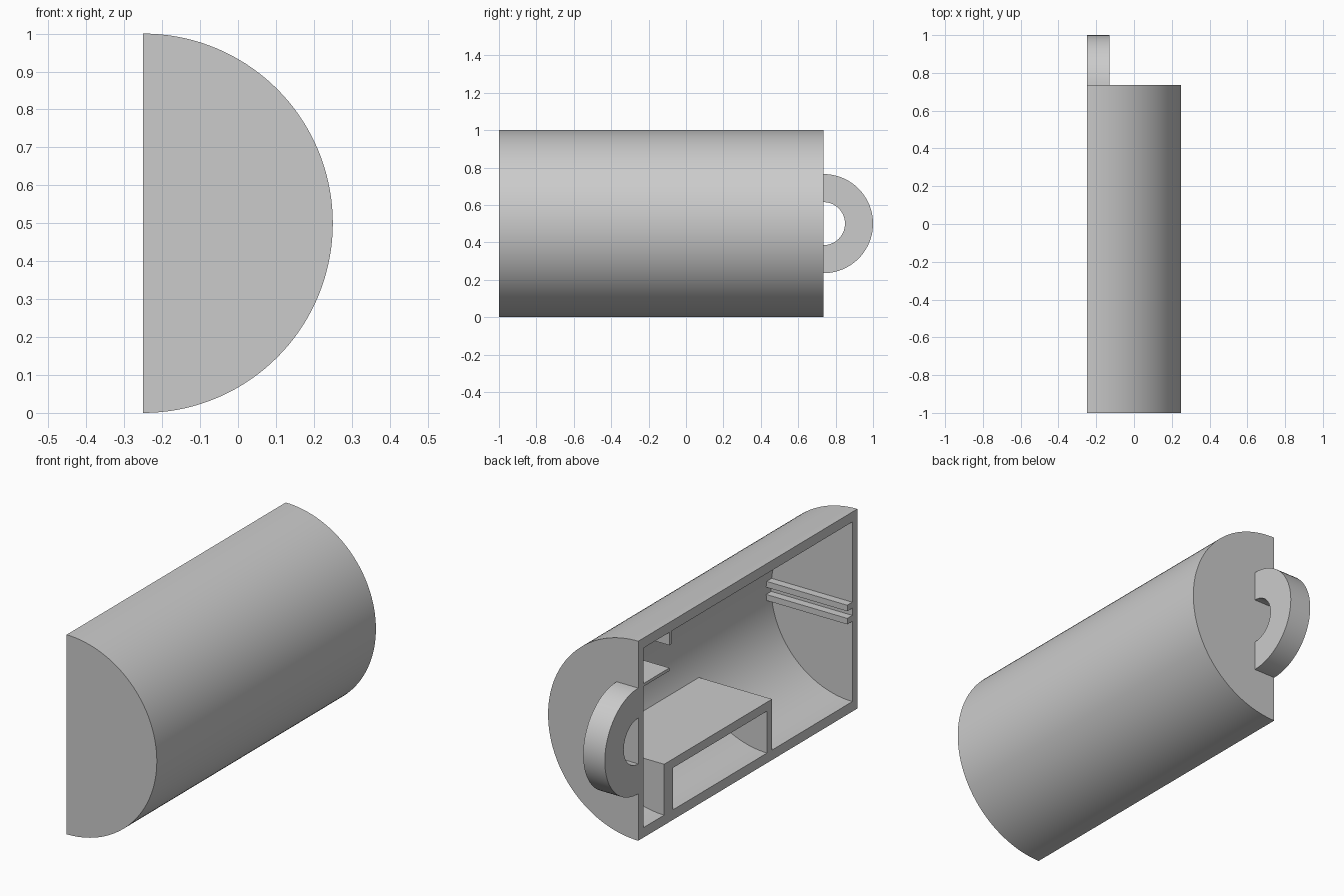
import bpy, bmesh
from math import sin, cos, asin, pi

cube = bpy.data.objects.get("Cube")
if cube:
    bpy.data.objects.remove(cube, do_unlink=True)

FLAT = -0.25            # x of the open flat side
MID = 0.5               # height of the cylinder axis
OUTER, INNER = 0.5, 0.45
FRONT, BACK, WALL = -1.0, 0.735, 0.04
CAV_FRONT, CAV_BACK = FRONT + WALL, BACK - WALL

grey = bpy.data.materials.new("plain grey")
grey.use_nodes = True
colour = (0.6, 0.6, 0.6, 1)
grey.diffuse_color = colour
grey.node_tree.nodes["Principled BSDF"].inputs["Base Color"].default_value = colour


def prism(name, points, offset):
    """Extrude a closed 3D outline along the offset vector."""
    bm = bmesh.new()
    face = bm.faces.new([bm.verts.new(p) for p in points])
    new = bmesh.ops.extrude_face_region(bm, geom=[face], use_keep_orig=True)["geom"]
    bmesh.ops.translate(bm, vec=offset,
                        verts=[v for v in new if isinstance(v, bmesh.types.BMVert)])
    bmesh.ops.recalc_face_normals(bm, faces=bm.faces)
    mesh = bpy.data.meshes.new(name)
    bm.to_mesh(mesh)
    bm.free()
    mesh.materials.append(grey)
    obj = bpy.data.objects.new(name, mesh)
    bpy.context.collection.objects.link(obj)
    return obj


def smooth(obj):
    bpy.ops.object.select_all(action="DESELECT")
    obj.select_set(True)
    bpy.context.view_layer.objects.active = obj
    bpy.ops.object.shade_smooth_by_angle(angle=pi / 6)


def slab(name, y0, y1, z0, z1, radius=INNER + 0.003, x0=FLAT, steps=24):
    """Slice of the half cylinder between two heights, from the flat side to the arc."""
    a0, a1 = asin((z0 - MID) / radius), asin((z1 - MID) / radius)
    arc = []
    for i in range(steps + 1):
        a = a0 + (a1 - a0) * i / steps
        arc.append((FLAT + radius * cos(a), y0, MID + radius * sin(a)))
    ends = [(x0, y0, z1), (x0, y0, z0)]
    if z1 - z0 >= 2 * radius and x0 == FLAT:
        ends = []       # a full half disc already ends on the flat side
    return prism(name, arc + ends, (0, y1 - y0, 0))


# Half-round shell, hollowed from the flat side
shell = slab("half_round_shell", FRONT, BACK, 0, 1, OUTER, steps=72)
cutter = slab("cavity_cutter", CAV_FRONT, CAV_BACK, MID - INNER, MID + INNER,
              INNER, FLAT - 0.1, steps=72)
cutter.hide_render = True
cut = shell.modifiers.new("cavity", "BOOLEAN")
cut.operation, cut.solver, cut.object = "DIFFERENCE", "EXACT", cutter
bpy.context.view_layer.objects.active = shell
bpy.ops.object.modifier_apply(modifier=cut.name)
bpy.data.objects.remove(cutter, do_unlink=True)
smooth(shell)

# Open compartment along the lower edge
BOX_FRONT, BOX_BACK, BOX_ROOF, BOX_TOP = -0.325, 0.53, 0.26, 0.305
FLOOR = MID - INNER
slab("compartment_roof", BOX_FRONT, BOX_BACK, BOX_ROOF, BOX_TOP)
slab("compartment_front_wall", BOX_FRONT, BOX_FRONT + WALL, FLOOR, BOX_ROOF)
slab("compartment_back_wall", BOX_BACK - 0.07, BOX_BACK, FLOOR, BOX_ROOF)

# Pair of rails across the front wall, forming a slot
for name, side in (("upper_rail", 1), ("lower_rail", -1)):
    z = MID + side * 0.033
    slab(name, CAV_FRONT, CAV_FRONT + WALL, z - 0.015, z + 0.015)

# Shelf and hanging lip at the upper back corner
slab("back_shelf", 0.488, CAV_BACK, 0.757, 0.772)
slab("back_lip", 0.47, 0.488, 0.885, MID + INNER)

# Half-ring hanging loop on the back wall
angles = [pi * i / 40 - pi / 2 for i in range(41)]
outline = [(FLAT, BACK + r * cos(a), MID + r * sin(a))
           for r, run in ((0.265, angles), (0.115, angles[::-1])) for a in run]
smooth(prism("hanging_loop", outline, (0.12, 0, 0)))
